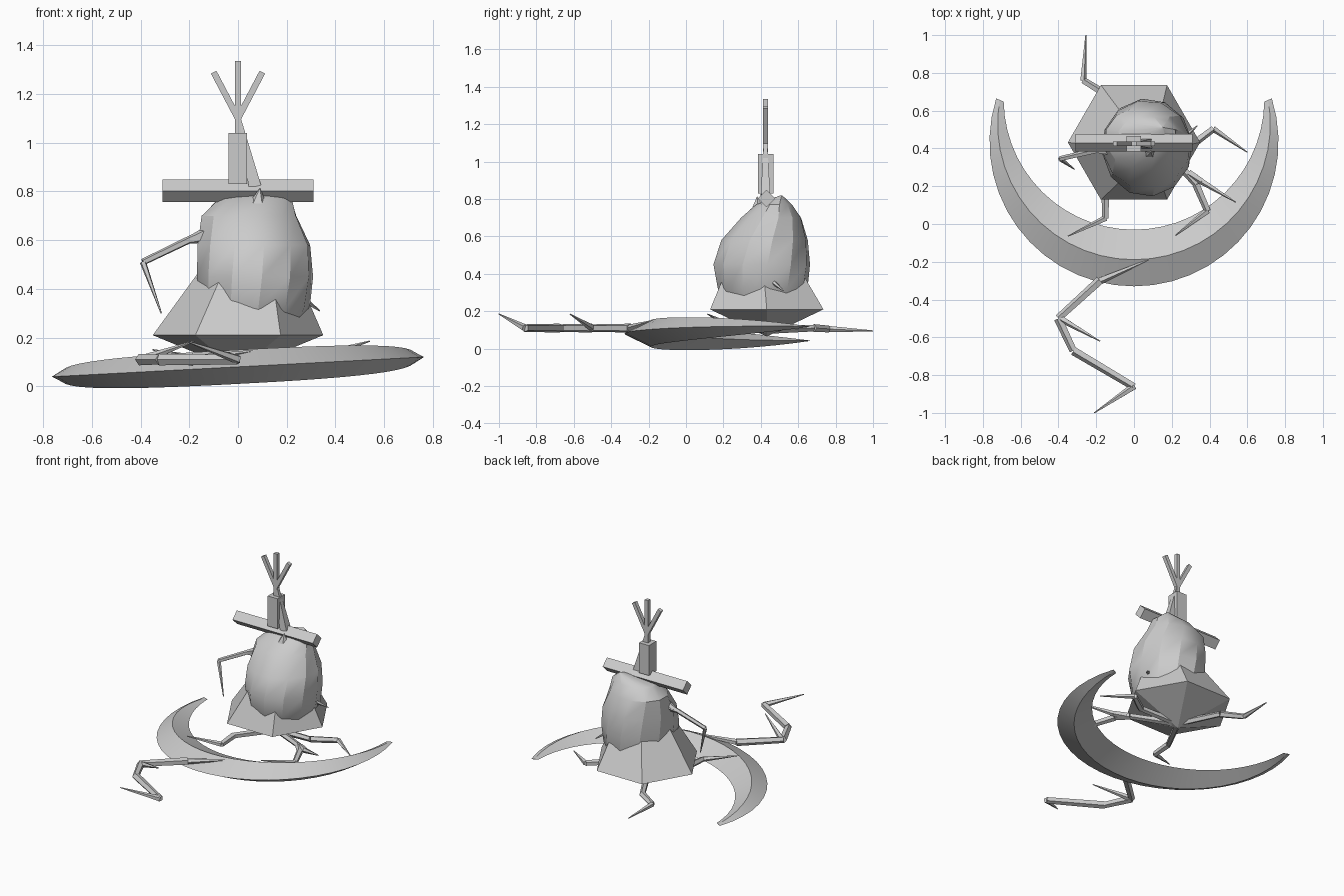
import bpy, bmesh, math
from mathutils import Vector

cube = bpy.data.objects.get("Cube")
if cube:
    bpy.data.objects.remove(cube)

grey = bpy.data.materials.new("plain_grey")
grey.use_nodes = True
grey.diffuse_color = (0.6, 0.6, 0.6, 1)
grey.node_tree.nodes["Principled BSDF"].inputs["Base Color"].default_value = (0.6, 0.6, 0.6, 1)


def finish(bm, name, smooth=0):
    bmesh.ops.recalc_face_normals(bm, faces=bm.faces)
    mesh = bpy.data.meshes.new(name)
    bm.to_mesh(mesh)
    bm.free()
    mesh.materials.append(grey)
    obj = bpy.data.objects.new(name, mesh)
    bpy.context.collection.objects.link(obj)
    if smooth:
        bpy.ops.object.select_all(action='DESELECT')
        obj.select_set(True)
        bpy.context.view_layer.objects.active = obj
        bpy.ops.object.shade_smooth_by_angle(angle=math.radians(smooth))
    return obj


def loft(bm, rings):
    """Skin a list of equal closed rings and cap both ends."""
    loops = [[bm.verts.new(p) for p in ring] for ring in rings]
    n = len(loops[0])
    for a, b in zip(loops, loops[1:]):
        for i in range(n):
            j = (i + 1) % n
            bm.faces.new((a[i], a[j], b[j], b[i]))
    bm.faces.new(loops[0])
    bm.faces.new(loops[-1])


def rod(bm, a, b, r1, r2, sides=4):
    """Tapered prism between two points."""
    a, b = Vector(a), Vector(b)
    rot = (b - a).to_track_quat('Z', 'Y')
    rings = []
    for p, r in ((a, r1), (b, r2)):
        angles = [math.tau * (i + 0.5) / sides for i in range(sides)]
        rings.append([p + rot @ Vector((r * math.cos(t), r * math.sin(t), 0)) for t in angles])
    loft(bm, rings)


def limb(name, paths, r=0.022):
    """Jointed limb whose last segment ends in a spike."""
    bm = bmesh.new()
    for pts in paths:
        for i, (a, b) in enumerate(zip(pts, pts[1:])):
            last = i == len(pts) - 2
            rod(bm, a, b, r * (0.8 if last else 1), 0.003 if last else r * 0.85, 5)
    finish(bm, name)


# Crescent with a diamond section, tilted sideways
bm = bmesh.new()
rings = []
STEPS = 28
for k in range(STEPS + 1):
    s = 2 * k / STEPS - 1
    t, u = s * math.radians(107.5), s * math.radians(89)
    outer = Vector((0.765 * math.sin(t), 0.435 - 0.765 * math.cos(t), 0))
    inner = Vector((0.69 * math.sin(u), 0.66 - 0.69 * math.cos(u), 0))
    mid = outer.lerp(inner, 0.47)
    lift = Vector((0, 0, 0.068 * (1 - abs(s) ** 2.5) + 0.002))
    ring = [outer, mid + lift, inner, mid - lift]
    rings.append([p + Vector((0, 0, 0.08 + 0.053 * p.x)) for p in ring])
loft(bm, rings)
finish(bm, "crescent", 25)

# Six-sided leaning pyramid with a shallow pointed underside
bm = bmesh.new()
hexagon = [bm.verts.new((0.35 * math.cos(i * math.pi / 3), 0.432 + 0.35 * math.sin(i * math.pi / 3), 0.21))
           for i in range(6)]
for tip in ((0.09, 0.38, 0.815), (0, 0.432, 0.065)):
    v = bm.verts.new(tip)
    for i in range(6):
        bm.faces.new((hexagon[i], hexagon[(i + 1) % 6], v))
finish(bm, "body_pyramid")

# Rounded mantle swelling through the pyramid: z, centre x, y, radius x, y
bm = bmesh.new()
profile = [(0.2, 0.06, 0.42, 0.17, 0.19), (0.32, 0.07, 0.41, 0.225, 0.24),
           (0.45, 0.07, 0.405, 0.24, 0.26), (0.58, 0.065, 0.42, 0.235, 0.235),
           (0.70, 0.045, 0.455, 0.20, 0.165), (0.77, 0.07, 0.47, 0.155, 0.10),
           (0.82, 0.15, 0.51, 0.004, 0.004)]
rings = []
for k, (z, cx, cy, rx, ry) in enumerate(profile):
    angles = [math.tau * i / 12 + 0.06 * k for i in range(12)]
    rings.append([(cx + rx * math.cos(a), cy + ry * math.sin(a), z) for a in angles])
loft(bm, rings)
finish(bm, "mantle", 28)

# Crossbar turned on its edge
bm = bmesh.new()
rings = []
for x in (-0.31, 0.31):
    rings.append([(x, 0.43 + dy, 0.803 + dz) for dy, dz in ((0.047, 0), (0, 0.047), (-0.047, 0), (0, -0.047))])
loft(bm, rings)
finish(bm, "crossbar")

# Mast block, brace and three prongs
bm = bmesh.new()
loft(bm, [[(x, y, z) for x, y in ((-0.04, 0.385), (0.036, 0.385), (0.036, 0.467), (-0.04, 0.467))]
          for z in (0.83, 1.04)])
finish(bm, "mast_block")
bm = bmesh.new()
rod(bm, (0.07, 0.425, 0.82), (0, 0.425, 1.11), 0.036, 0.012)
finish(bm, "mast_brace")
bm = bmesh.new()
for x, z in ((-0.1, 1.29), (0, 1.335), (0.1, 1.29)):
    rod(bm, (0, 0.425, 1.1), (x, 0.425, z), 0.018, 0.018)
rod(bm, (0, 0.425, 1.0), (0, 0.425, 1.12), 0.018, 0.018)
finish(bm, "prongs")

# Legs spreading from under the body
root = (0, 0.43, 0.1)
limb("back_leg", [[root, (-0.14, 0.68, 0.11), (-0.27, 0.76, 0.105), (-0.255, 1.0, 0.095)]])
limb("side_leg", [[root, (0.28, 0.40, 0.12), (0.42, 0.505, 0.11), (0.6, 0.38, 0.1)]])
limb("forked_leg", [[root, (0.27, 0.28, 0.12), (0.33, 0.21, 0.12), (0.39, 0.07, 0.11), (0.22, -0.06, 0.13)],
                    [(0.29, 0.27, 0.12), (0.36, 0.225, 0.13), (0.54, 0.115, 0.185)]])
limb("front_leg", [[root, (-0.15, 0.16, 0.12), (-0.15, 0.03, 0.11), (-0.35, -0.065, 0.15)]])

# Long jointed arm reaching out of the crescent
limb("long_arm", [[(-0.18, -0.3, 0.11), (-0.4, -0.5, 0.11), (-0.32, -0.67, 0.11),
                   (0, -0.86, 0.11), (-0.21, -1.0, 0.185)],
                  [(-0.39, -0.5, 0.11), (-0.18, -0.62, 0.185)],
                  [(-0.18, -0.3, 0.11), (0.1, -0.18, 0.15)]], 0.025)

# Thin raised arm and small side spike on the body
limb("raised_arm", [[(-0.11, 0.41, 0.645), (-0.39, 0.345, 0.51), (-0.315, 0.29, 0.3)]], 0.017)
bm = bmesh.new()
rod(bm, (-0.07, 0.40, 0.64), (-0.2, 0.39, 0.60), 0.05, 0.016, 5)
finish(bm, "shoulder")
limb("side_spike", [[(0.25, 0.45, 0.37), (0.335, 0.52, 0.31)]])
